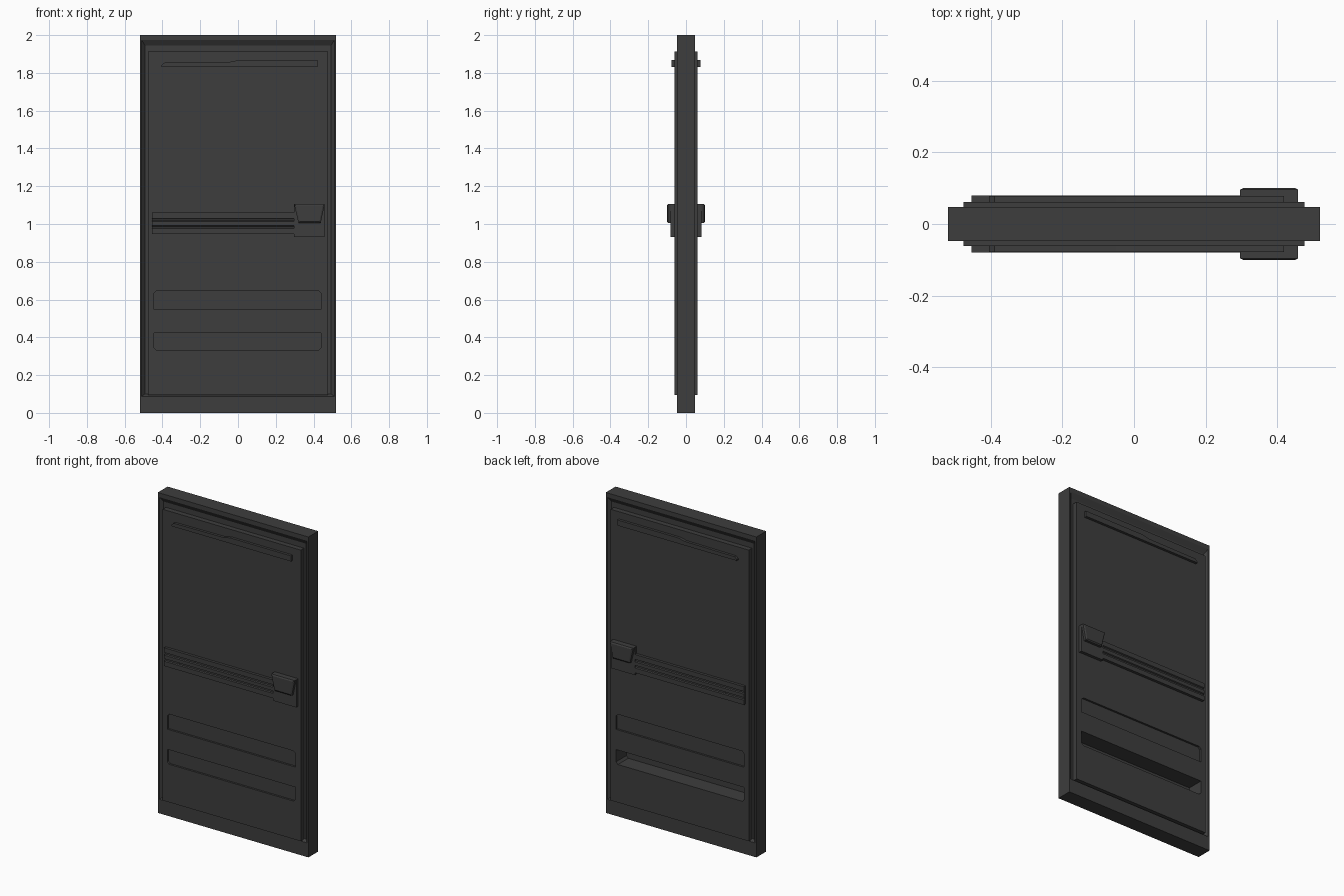
import bpy

cube = bpy.data.objects.get("Cube")
if cube:
    bpy.data.objects.remove(cube, do_unlink=True)

mat = bpy.data.materials.new("dark_grey_metal")
mat.use_nodes = True
colour = (0.047, 0.047, 0.047, 1)
mat.diffuse_color = colour
mat.node_tree.nodes["Principled BSDF"].inputs["Base Color"].default_value = colour


def loft(name, loop_a, loop_b):
    """Closed solid joining two matching loops of points."""
    n = len(loop_a)
    faces = [tuple(range(n)), tuple(range(2 * n - 1, n - 1, -1))]
    faces += [(i, i + n, (i + 1) % n + n, (i + 1) % n) for i in range(n)]
    mesh = bpy.data.meshes.new(name)
    mesh.from_pydata(loop_a + loop_b, [], faces)
    ob = bpy.data.objects.new(name, mesh)
    bpy.context.collection.objects.link(ob)
    mesh.materials.append(mat)
    bpy.context.view_layer.objects.active = ob
    ob.select_set(True)
    bpy.ops.object.mode_set(mode='EDIT')
    bpy.ops.mesh.select_all(action='SELECT')
    bpy.ops.mesh.normals_make_consistent(inside=False)
    bpy.ops.object.mode_set(mode='OBJECT')
    ob.select_set(False)
    return ob


def prism(name, outline, y0, y1):
    """Extrude an x-z outline along y."""
    return loft(name, [(x, y0, z) for x, z in outline], [(x, y1, z) for x, z in outline])


def rect(x0, x1, z0, z1):
    return [(x0, z0), (x1, z0), (x1, z1), (x0, z1)]


def cut(target, cutter):
    mod = target.modifiers.new("cut", 'BOOLEAN')
    mod.operation = 'DIFFERENCE'
    mod.solver = 'EXACT'
    mod.object = cutter
    cutter.hide_render = True
    cutter.hide_viewport = True
    cutter.display_type = 'WIRE'


# Outer slab and raised door panel
frame = prism("door_frame", rect(-0.52, 0.52, 0, 2), -0.048, 0.048)
panel = prism("door_panel", rect(-0.477, 0.477, 0.095, 1.912), -0.062, 0.062)

# Slot outlines: clipped corners on top for the upper, on the bottom for the lower
c = 0.013
upper = [(-0.445, 0.548), (0.44, 0.548), (0.44, 0.645 - c), (0.44 - c, 0.645),
         (-0.445 + c, 0.645), (-0.445, 0.645 - c)]
lower = [(-0.445, 0.422), (0.44, 0.422), (0.44, 0.332 + c), (0.44 - c, 0.332),
         (-0.445 + c, 0.332), (-0.445, 0.332 + c)]
deep = prism("deep_slot_cutter", lower, -0.04, 0.1)
cut(frame, deep)
cut(panel, deep)
cut(panel, prism("lower_slot_cutter", lower, -0.1, -0.05))

for side, s in (("front", -1), ("back", 1)):
    # Sloped channel around the panel
    outer = rect(-0.519, 0.519, 0.082, 1.988)
    inner = rect(-0.492, 0.492, 0.1, 1.944)
    cut(frame, loft(side + "_channel_cutter",
                    [(x, s * 0.057, z) for x, z in outer],
                    [(x, s * 0.03, z) for x, z in inner]))
    cut(panel, prism(side + "_upper_slot_cutter", upper, s * 0.05, s * 0.1))

    # Top rail with a stepped upper edge
    prism(side + "_top_rail", [(-0.405, 1.832), (0.42, 1.832), (0.42, 1.867), (0.0, 1.867),
                               (-0.05, 1.857), (-0.39, 1.854), (-0.405, 1.84)],
          s * 0.055, s * 0.078)

    # Ribbed cross bar: shallow grooves between three ribs
    section = [(0.055, 0.946), (0.079, 0.946)]
    for z in (0.984, 1.022):
        section += [(0.079, z - 0.008), (0.072, z - 0.004), (0.072, z + 0.004), (0.079, z + 0.008)]
    section += [(0.079, 1.06), (0.055, 1.06)]
    loft(side + "_cross_bar", [(-0.455, s * y, z) for y, z in section],
         [(0.31, s * y, z) for y, z in section])

    # Latch plate and its tapered handle with a chamfered face
    prism(side + "_latch_plate", rect(0.297, 0.459, 0.932, 1.105), s * 0.055, s * 0.081)
    handle = [(0.32, 1.006), (0.438, 1.006), (0.459, 1.105), (0.297, 1.105)]
    face = [(0.327, 1.013), (0.431, 1.013), (0.449, 1.097), (0.307, 1.097)]
    prism(side + "_latch_handle", handle, s * 0.07, s * 0.096)
    loft(side + "_latch_face", [(x, s * 0.096, z) for x, z in handle],
         [(x, s * 0.101, z) for x, z in face])
